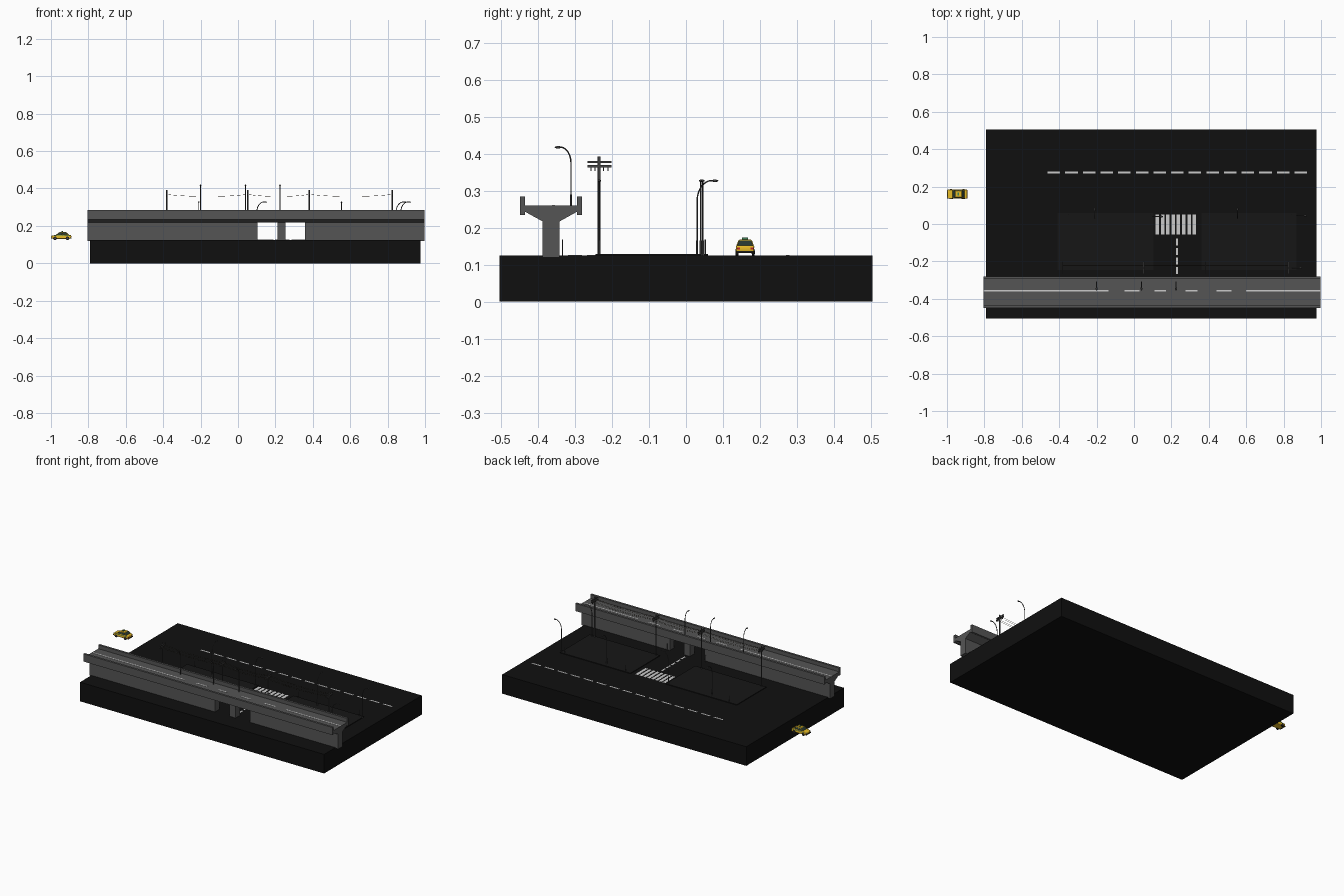
import bpy, bmesh, math
from mathutils import Vector

if "Cube" in bpy.data.objects:
    bpy.data.objects.remove(bpy.data.objects["Cube"])


def material(name, rgb):
    m = bpy.data.materials.new(name)
    m.diffuse_color = (*rgb, 1)
    m.use_nodes = True
    m.node_tree.nodes["Principled BSDF"].inputs["Base Color"].default_value = m.diffuse_color
    return m


ASPHALT = material("asphalt", (0.005, 0.005, 0.005))
PAVING = material("paving", (0.008, 0.008, 0.008))
CONCRETE = material("concrete", (0.09, 0.09, 0.09))
PAINT = material("road_paint", (0.6, 0.6, 0.6))
METAL = material("metal", (0.06, 0.06, 0.06))
WIRE = material("wire", (0.03, 0.02, 0.01))
YELLOW = material("car_yellow", (0.8, 0.5, 0.02))
GREEN = material("car_green", (0.05, 0.22, 0.1))
GLASS = material("glass", (0.02, 0.04, 0.03))
RUBBER = material("rubber", (0.01, 0.01, 0.01))
RED = material("tail_red", (0.5, 0.02, 0.02))


def finish(name, bm, mat):
    bmesh.ops.recalc_face_normals(bm, faces=bm.faces)
    me = bpy.data.meshes.new(name)
    bm.to_mesh(me)
    bm.free()
    ob = bpy.data.objects.new(name, me)
    bpy.context.collection.objects.link(ob)
    me.materials.append(mat)
    return ob


def boxes(name, ranges, mat):
    """Each range is (x0, x1, y0, y1, z0, z1)."""
    bm = bmesh.new()
    for x0, x1, y0, y1, z0, z1 in ranges:
        vs = bmesh.ops.create_cube(bm, size=1)["verts"]
        for v in vs:
            v.co = Vector(((x0, x1)[v.co.x > 0], (y0, y1)[v.co.y > 0], (z0, z1)[v.co.z > 0]))
    return finish(name, bm, mat)


def extrude(name, pts, vec, mat):
    """Closed profile of 3D points swept along vec."""
    bm = bmesh.new()
    f = bm.faces.new([bm.verts.new(p) for p in pts])
    r = bmesh.ops.extrude_face_region(bm, geom=[f], use_keep_orig=True)
    bmesh.ops.translate(bm, vec=vec, verts=[g for g in r["geom"] if isinstance(g, bmesh.types.BMVert)])
    return finish(name, bm, mat)


def tubes(name, paths, radius, mat, sides=1):
    cu = bpy.data.curves.new(name, "CURVE")
    cu.dimensions = "3D"
    cu.bevel_depth, cu.bevel_resolution, cu.use_fill_caps = radius, sides, True
    for path in paths:
        s = cu.splines.new("POLY")
        s.points.add(len(path) - 1)
        for p, c in zip(s.points, path):
            p.co = (*c, 1)
    cu.materials.append(mat)
    ob = bpy.data.objects.new(name, cu)
    bpy.context.collection.objects.link(ob)
    bpy.ops.object.select_all(action="DESELECT")
    bpy.context.view_layer.objects.active = ob
    ob.select_set(True)
    bpy.ops.object.convert(target="MESH")
    return bpy.context.object


# Ground slab and raised paved blocks
TOP = 0.125
boxes("ground_slab", [(-0.79, 0.977, -0.505, 0.505, 0, TOP)], ASPHALT)
boxes("pavement_blocks", [(-0.41, 0.105, -0.245, 0.06, TOP - 0.01, TOP + 0.004),
                          (0.36, 0.87, -0.245, 0.06, TOP - 0.01, TOP + 0.004)], PAVING)

# Road markings
M = TOP + 0.001
boxes("main_road_dashes", [(-0.462 + i * 0.0943, -0.395 + i * 0.0943, 0.27, 0.28, TOP - 0.002, M)
                           for i in range(15)], PAINT)
boxes("crossing_stripes", [(0.115 + i * 0.0283, 0.134 + i * 0.0283, -0.055, 0.05, TOP - 0.002, M)
                           for i in range(8)], PAINT)
boxes("side_road_dashes", [(0.225, 0.236, -0.115 - i * 0.051, -0.078 - i * 0.051, TOP - 0.002, M)
                           for i in range(5)], PAINT)

# Overpass: flared deck with parapets, wall stems and centre pier
X0, X1, YC = -0.805, 0.997, -0.365
half = [(0.023, 0.217), (0.07, 0.243), (0.07, 0.235), (0.084, 0.235), (0.084, 0.285), (0.07, 0.285), (0.07, 0.26)]
prof = [(YC + a, z) for a, z in half] + [(YC - a, z) for a, z in reversed(half)]
extrude("overpass_deck", [(X0, y, z) for y, z in prof], (X1 - X0, 0, 0), CONCRETE)
boxes("overpass_walls_and_pier", [(a, b, YC - 0.023, YC + 0.023, 0.12, 0.22)
                                  for a, b in ((X0, 0.105), (0.211, 0.254), (0.357, X1))], CONCRETE)
boxes("overpass_lane_line", [(a, b, -0.362, -0.354, 0.258, 0.261) for a, b in
                             ((X0, -0.137), (-0.05, 0.03), (0.11, 0.17), (0.275, 0.34), (0.44, 0.52), (0.6, X1))], PAINT)


# Street lamps: curved arm, collar at the foot, flattened head
def lamp(name, x, y, z, height, reach, direction):
    d = Vector((*direction, 0))
    o = Vector((x, y, z))
    path = [o, o + Vector((0, 0, height * 0.72))]
    for i in range(1, 7):
        t = math.radians(15 * i)
        path.append(o + d * reach * 0.85 * (1 - math.cos(t)) + Vector((0, 0, height * (0.72 + 0.27 * math.sin(t)))))
    tubes(name + "_pole", [path], 0.0022, METAL)
    tubes(name + "_foot", [[o, o + Vector((0, 0, height * 0.2))]], 0.0035, METAL)
    bm = bmesh.new()
    bmesh.ops.create_uvsphere(bm, u_segments=10, v_segments=6, radius=1)
    for v in bm.verts:
        long, wide = 0.010, 0.005
        s = Vector((long if d.x else wide, long if d.y else wide, 0.0032))
        v.co = v.co * s + o + d * reach + Vector((0, 0, height * 0.985))
    finish(name + "_head", bm, METAL)


for i, x in enumerate((-0.2, 0.04, 0.225)):
    lamp(f"overpass_lamp_{i}", x, -0.311, 0.258, 0.162, 0.035, (0, -1))
for i, x in enumerate((-0.21, 0.553)):
    lamp(f"road_lamp_{i}", x, 0.03, TOP, 0.205, 0.048, (0, 1))
for i, (x, y) in enumerate(((0.1, 0.04), (0.87, 0.045), (0.845, -0.235))):
    lamp(f"side_lamp_{i}", x, y, TOP, 0.205, 0.045, (1, 0))

# Utility poles with crossarms, insulators and sagging wires
PX, PY = (-0.382, 0.052, 0.382, 0.825), -0.235
tubes("utility_poles", [[(x, PY, TOP), (x, PY, 0.392)] for x in PX], 0.0038, METAL, 2)
boxes("pole_crossarms", [(x - 0.003, x + 0.003, PY - 0.032, PY + 0.034, z, z + 0.006)
                         for x in PX for z in (0.363, 0.375)], METAL)
offsets = (-0.022, -0.011, 0.012, 0.024)
tubes("pole_insulators", [[(x, PY + o, 0.364), (x, PY + o, 0.354)] for x in PX for o in offsets], 0.002, METAL)
wires = []
for a, b in zip(PX, PX[1:]):
    for o in offsets:
        wires.append([(a + (b - a) * t / 10, PY + o, 0.368 - 0.045 * (t / 10) * (1 - t / 10)) for t in range(11)])
tubes("overhead_wires", wires, 0.0007, WIRE, 0)

# Short kerbside posts
tubes("kerb_posts", [[(x, 0.052, TOP), (x, 0.052, 0.168)] for x in (-0.35, 0.09, 0.4, 0.84)]
      + [[(x, -0.334, TOP), (x, -0.334, 0.168)] for x in (0.09, 0.37)], 0.0018, METAL)

# Taxi: lower body, tapered cabin, glass, bumpers, lights, roof sign, wheels
CX, CY, CZ, W = -0.945, 0.16, 0.124, 0.0245
side = [(-0.052, 0.010), (-0.054, 0.018), (-0.051, 0.024), (-0.024, 0.028), (0.034, 0.029),
        (0.052, 0.027), (0.054, 0.018), (0.052, 0.010), (0.044, 0.007), (-0.044, 0.007)]
body = extrude("car_body", [(CX + x, CY - W, CZ + z) for x, z in side], (0, 2 * W, 0), YELLOW)
bev = body.modifiers.new("bevel", "BEVEL")
bev.width, bev.segments = 0.003, 2


def frustum(name, bottom, top, mat):
    """bottom and top are (x0, x1, half_width, z)."""
    bm = bmesh.new()
    rings = [[bm.verts.new((CX + x, CY + y, CZ + z)) for x, y in ((a, -w), (b, -w), (b, w), (a, w))]
             for a, b, w, z in (bottom, top)]
    bm.faces.new(rings[0])
    bm.faces.new(rings[1])
    for i in range(4):
        j = (i + 1) % 4
        bm.faces.new((rings[0][i], rings[0][j], rings[1][j], rings[1][i]))
    return finish(name, bm, mat)


frustum("car_cabin_glass", (-0.027, 0.040, 0.0225, 0.027), (-0.011, 0.026, 0.0175, 0.041), GLASS)
frustum("car_roof", (-0.012, 0.027, 0.018, 0.040), (-0.009, 0.023, 0.0155, 0.0435), YELLOW)
tubes("car_window_pillars", [[(CX + a, CY + s * 0.0225, CZ + 0.027), (CX + b, CY + s * 0.0175, CZ + 0.041)]
                             for s in (-1, 1) for a, b in ((-0.027, -0.011), (0.006, 0.007), (0.040, 0.026))],
      0.0013, YELLOW)
boxes("car_side_stripes", [(CX - 0.04, CX + 0.046, CY + s * W - 0.0004, CY + s * W + 0.0004, CZ + 0.022, CZ + 0.025)
                           for s in (-1, 1)], GREEN)
boxes("roof_sign", [(CX + 0.002, CX + 0.009, CY - 0.008, CY + 0.008, CZ + 0.043, CZ + 0.049)], GREEN)
boxes("car_bumpers", [(CX + s * 0.052 - 0.003, CX + s * 0.052 + 0.003, CY - 0.023, CY + 0.023, CZ + 0.008, CZ + 0.013)
                      for s in (-1, 1)], RUBBER)
for name, x, mat in (("headlights", -0.0525, PAINT), ("tail_lights", 0.0525, RED)):
    boxes(name, [(CX + x - 0.0015, CX + x + 0.0015, CY + s * 0.018 - 0.004, CY + s * 0.018 + 0.004,
                  CZ + 0.017, CZ + 0.022) for s in (-1, 1)], mat)
for name, r, w, mat in (("car_tyres", 0.0095, 0.0035, RUBBER), ("car_hubs", 0.005, 0.0042, METAL)):
    tubes(name, [[(CX + x, CY + s * 0.022 - w, CZ + 0.0095), (CX + x, CY + s * 0.022 + w, CZ + 0.0095)]
                 for x in (-0.033, 0.033) for s in (-1, 1)], r, mat, 3)

# Smooth the round parts
for ob in bpy.data.objects:
    ob.select_set(any(k in ob.name for k in ("lamp", "poles", "posts", "wires", "tyres", "hubs", "body")))
bpy.context.view_layer.objects.active = bpy.context.selected_objects[0]
bpy.ops.object.shade_smooth_by_angle(angle=math.radians(50))
